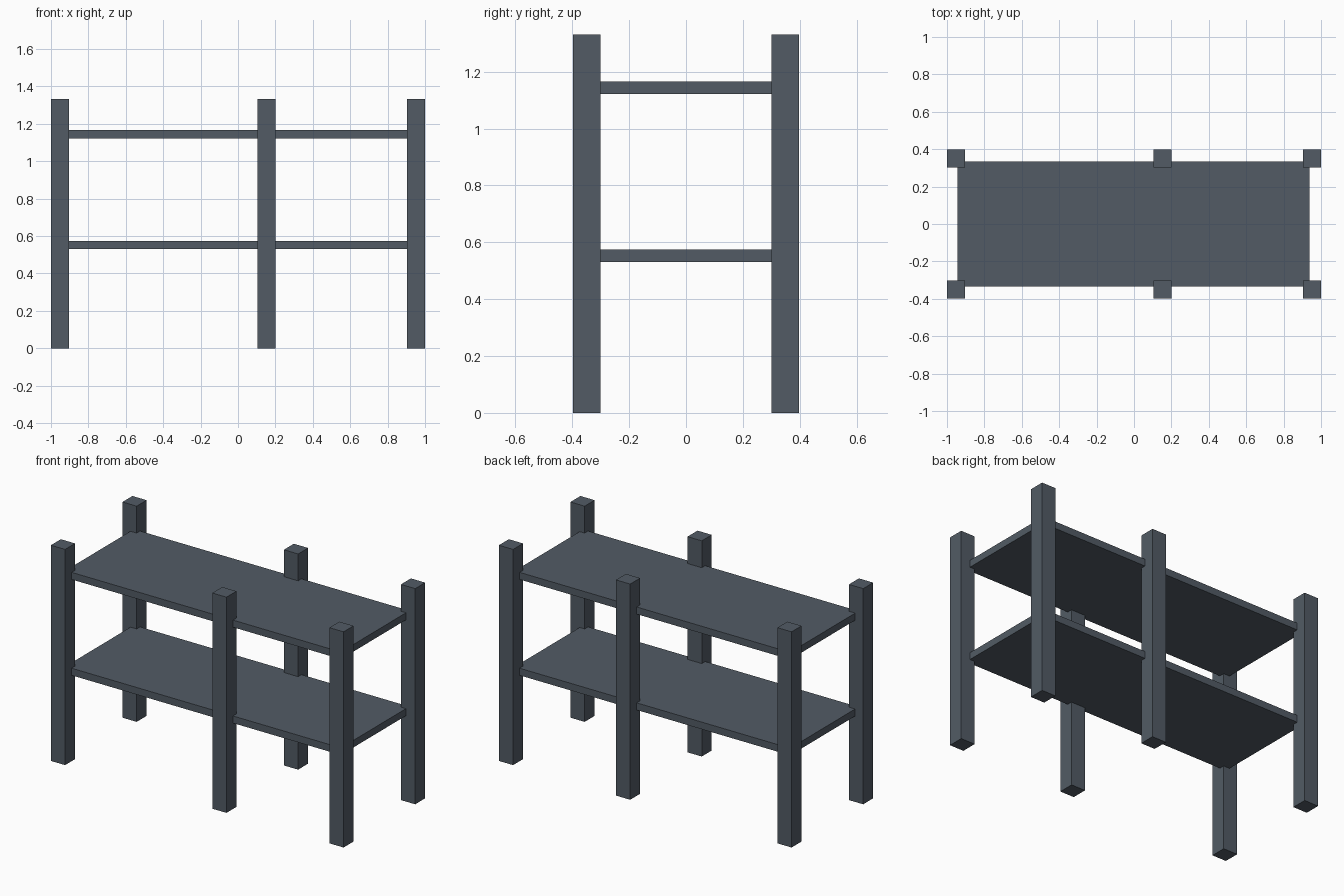
import bpy

if "Cube" in bpy.data.objects:
    bpy.data.objects.remove(bpy.data.objects["Cube"])

paint = bpy.data.materials.new("slate grey")
paint.diffuse_color = (0.084, 0.105, 0.13, 1)
paint.use_nodes = True
paint.node_tree.nodes["Principled BSDF"].inputs["Base Color"].default_value = paint.diffuse_color


def box(name, lo, hi):
    """Axis-aligned box between two corners."""
    centre = [(a + b) / 2 for a, b in zip(lo, hi)]
    bpy.ops.mesh.primitive_cube_add(size=1, location=centre)
    ob = bpy.context.object
    ob.name = name
    ob.scale = [b - a for a, b in zip(lo, hi)]
    bpy.ops.object.transform_apply(location=False, rotation=False, scale=True)
    ob.data.materials.append(paint)
    return ob


POST = 0.097
HEIGHT = 1.332

# Six square posts: outer corners plus an off-centre middle pair
for side, x in (("left", -1.0), ("middle", 0.103), ("right", 1.0 - POST)):
    for row, y in (("front", -0.398), ("back", 0.398 - POST)):
        box(f"{row}_{side}_post", (x, y, 0), (x + POST, y + POST, HEIGHT))

# Two shelves let into the posts
for name, bottom, top in (("lower_shelf", 0.53, 0.574), ("upper_shelf", 1.122, 1.166)):
    box(name, (-0.945, -0.334, bottom), (0.937, 0.334, top))
